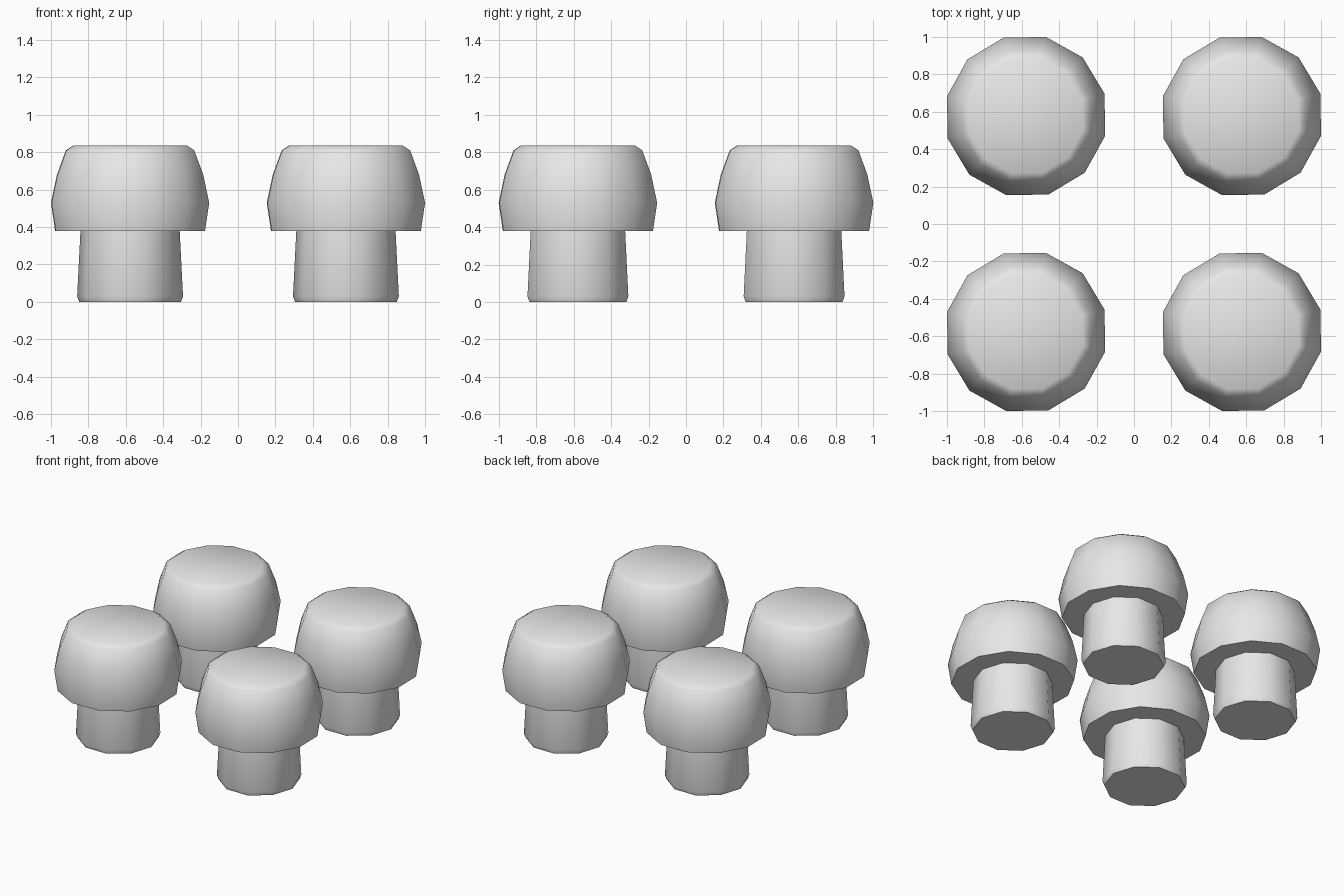
import bpy, bmesh, math

if "Cube" in bpy.data.objects:
    bpy.data.objects.remove(bpy.data.objects["Cube"])

GREY = (0.8, 0.8, 0.8, 1.0)
grey = bpy.data.materials.new("light grey")
grey.use_nodes = True
grey.diffuse_color = GREY
grey.node_tree.nodes["Principled BSDF"].inputs["Base Color"].default_value = GREY


def turned(name, profile, sides, turn, location):
    """Closed faceted turning from (radius, height) rings, listed bottom to top."""
    bm = bmesh.new()
    rings = []
    for r, z in profile:
        angles = [math.radians(turn) + math.tau * i / sides for i in range(sides)]
        rings.append([bm.verts.new((r * math.cos(a), r * math.sin(a), z)) for a in angles])
    for low, high in zip(rings, rings[1:]):
        for i in range(sides):
            j = (i + 1) % sides
            bm.faces.new((low[i], low[j], high[j], high[i]))
    bm.faces.new(rings[0][::-1])
    bm.faces.new(rings[-1])
    mesh = bpy.data.meshes.new(name)
    bm.to_mesh(mesh)
    bm.free()
    mesh.materials.append(grey)
    obj = bpy.data.objects.new(name, mesh)
    obj.location = location
    bpy.context.collection.objects.link(obj)
    return obj


def smooth(obj, degrees):
    bpy.ops.object.select_all(action="DESELECT")
    obj.select_set(True)
    bpy.context.view_layer.objects.active = obj
    bpy.ops.object.shade_smooth_by_angle(angle=math.radians(degrees))


# Ring profiles: slightly tapered stem with a bevelled foot, bulging cap with a flat top
STEM = [(0.272, 0.0), (0.283, 0.03), (0.265, 0.385)]
CAP = [(0.413, 0.38), (0.436, 0.53), (0.403, 0.68), (0.354, 0.81), (0.315, 0.835)]

# Four identical pegs, one in each corner
for depth, y in (("front", -0.577), ("back", 0.577)):
    for side, x in (("right", -0.577), ("left", 0.577)):
        stem = turned(f"{depth}_{side}_stem", STEM, 10, 0, (x, y, 0))
        smooth(stem, 45)
        cap = turned(f"{depth}_{side}_cap", CAP, 12, 16, (x, y, 0))
        smooth(cap, 60)
